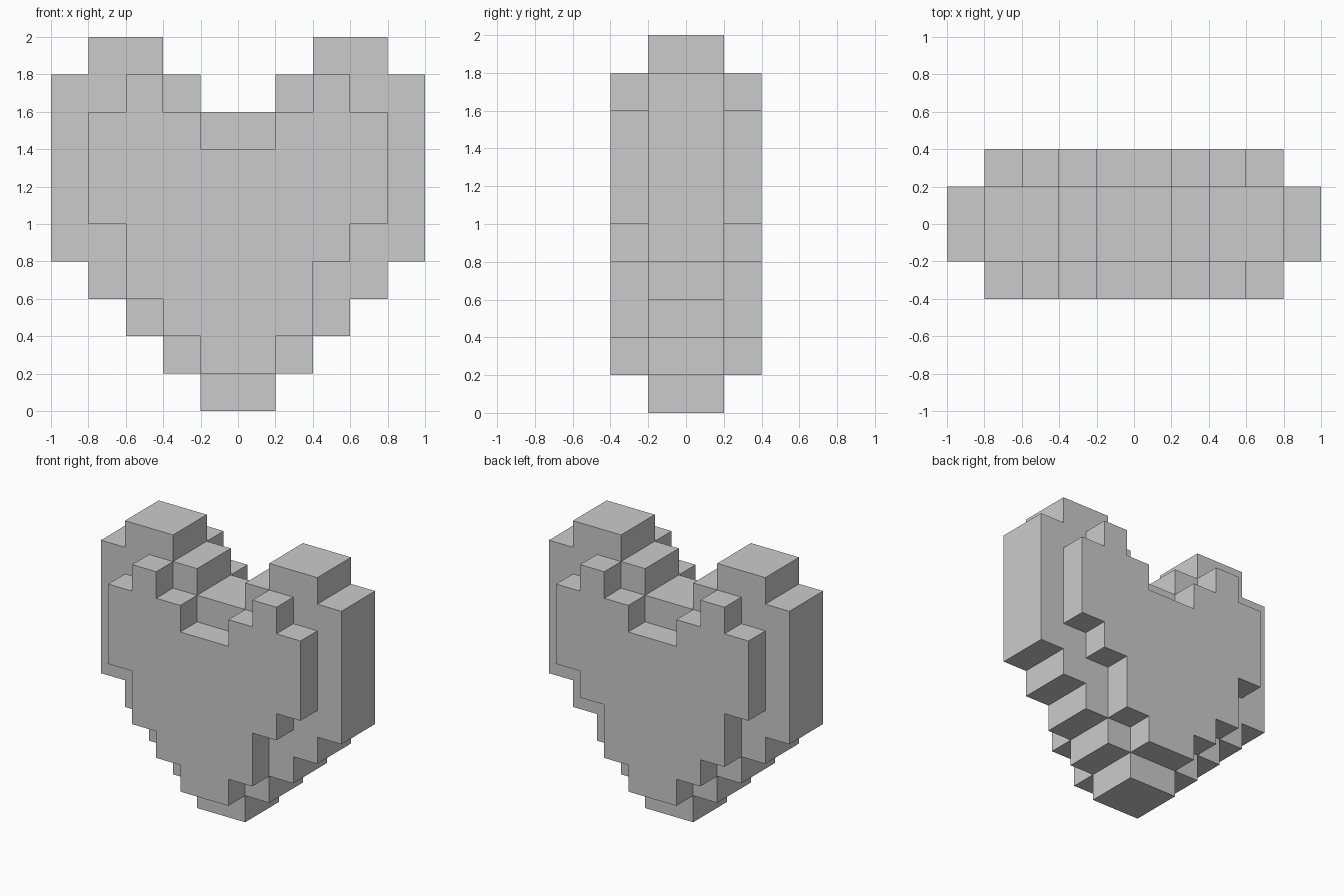
import bpy, bmesh
from mathutils import Vector

if "Cube" in bpy.data.objects:
    bpy.data.objects.remove(bpy.data.objects["Cube"])

S = 0.2  # block size

# (bottom, top) of each block column, left to right
core = [(4, 9), (3, 10), (2, 10), (1, 9), (0, 8)]
core += core[::-1]
plate = [(5, 8), (3, 9), (2, 8), (1, 7), (1, 7), (2, 8), (4, 9), (5, 8)]


def fill(columns, layers):
    """Grid cells covered by centred columns over the given y layers."""
    x0 = -len(columns) // 2
    return {(x0 + i, y, z) for i, (lo, hi) in enumerate(columns)
            for y in layers for z in range(lo, hi)}


# Thick core plus a smaller plate on the front and the back
cells = fill(core, (-1, 0)) | fill(plate, (-2, 1))

# Skin only the exposed block sides
bm = bmesh.new()
for cell in sorted(cells):
    centre = Vector(cell) + Vector((0.5, 0.5, 0.5))
    for axis in range(3):
        for sign in (-1, 1):
            n = Vector((0, 0, 0))
            n[axis] = sign
            if tuple(int(c + d) for c, d in zip(cell, n)) in cells:
                continue
            u = Vector((0, 0, 0))
            u[(axis + 1) % 3] = 0.5
            v = n.cross(u)
            mid = centre + n * 0.5
            bm.faces.new([bm.verts.new((mid + a * u + b * v) * S)
                          for a, b in ((-1, -1), (1, -1), (1, 1), (-1, 1))])

# Weld and merge coplanar squares into clean flat faces
bmesh.ops.remove_doubles(bm, verts=bm.verts, dist=0.001)
bmesh.ops.dissolve_limit(bm, angle_limit=0.01, verts=bm.verts, edges=bm.edges)

mesh = bpy.data.meshes.new("block_heart")
bm.to_mesh(mesh)
bm.free()
bpy.context.collection.objects.link(bpy.data.objects.new("block_heart", mesh))
